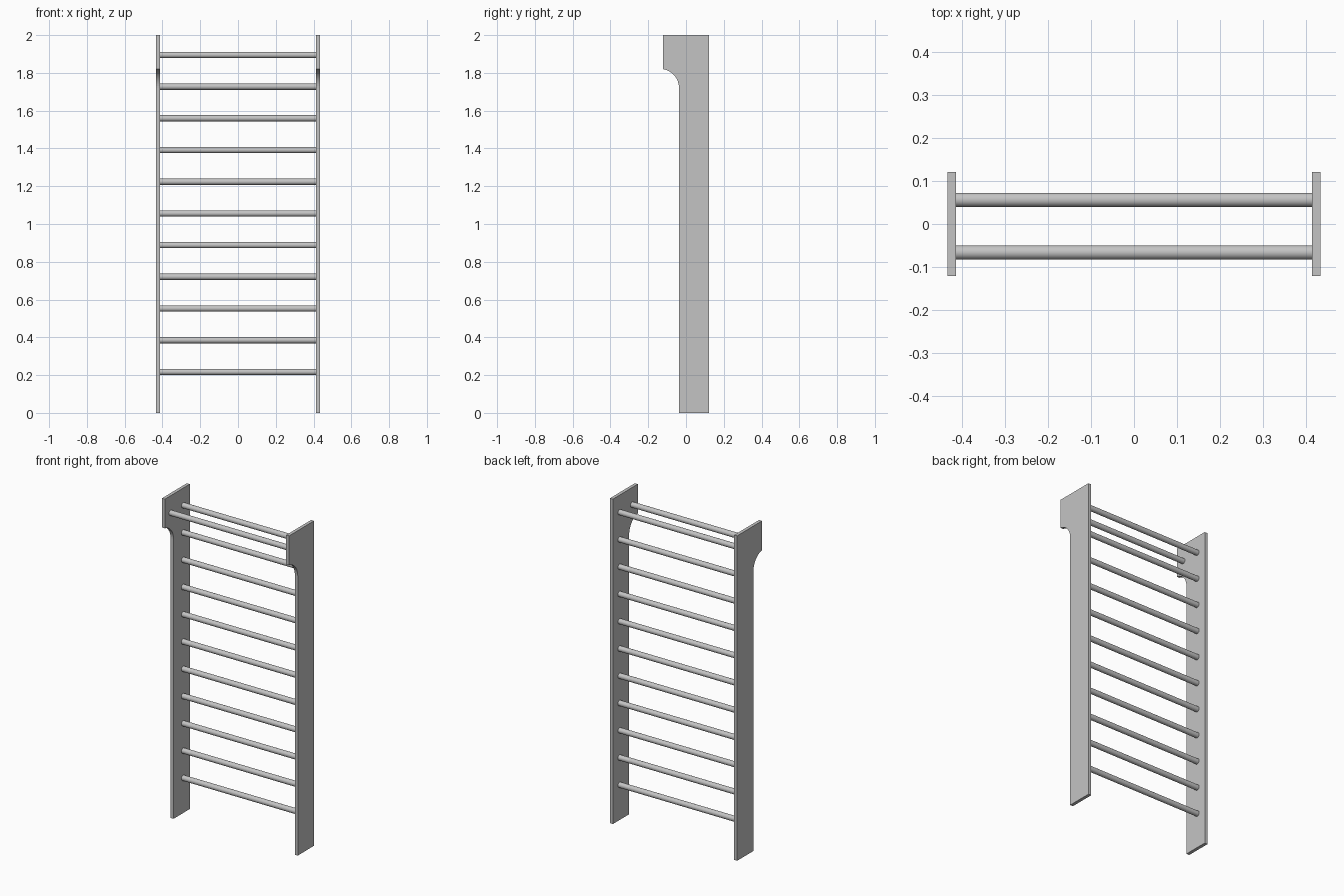
import bpy
import bmesh
import math
from mathutils import Matrix

cube = bpy.data.objects.get("Cube")
if cube:
    bpy.data.objects.remove(cube, do_unlink=True)

HALF_WIDTH = 0.433
THICKNESS = 0.02
HALF_DEPTH = 0.121
INNER = HALF_WIDTH - THICKNESS

grey = bpy.data.materials.new("plain grey")
grey.use_nodes = True
colour = (0.55, 0.55, 0.55, 1)
grey.diffuse_color = colour
grey.node_tree.nodes["Principled BSDF"].inputs["Base Color"].default_value = colour


def add_object(name, bm):
    bmesh.ops.recalc_face_normals(bm, faces=bm.faces)
    mesh = bpy.data.meshes.new(name)
    bm.to_mesh(mesh)
    bm.free()
    mesh.materials.append(grey)
    obj = bpy.data.objects.new(name, mesh)
    bpy.context.collection.objects.link(obj)
    return obj


def panel_profile():
    """Side outline (y, z): narrow post with a curved bracket at the top."""
    post_front, curve_low, radius = -0.037, 1.72, 0.1015
    points = [(HALF_DEPTH, 0), (HALF_DEPTH, 2), (-HALF_DEPTH, 2)]
    steps = 12
    start = math.acos((radius - HALF_DEPTH - post_front) / radius)
    for i in range(steps + 1):
        a = start * (1 - i / steps)
        points.append((post_front - radius + radius * math.cos(a),
                       curve_low + radius * math.sin(a)))
    return points + [(post_front, 0)]


def side_panel(name, x):
    bm = bmesh.new()
    face = bm.faces.new([bm.verts.new((x, y, z)) for y, z in panel_profile()])
    result = bmesh.ops.extrude_face_region(bm, geom=[face])
    verts = [v for v in result["geom"] if isinstance(v, bmesh.types.BMVert)]
    bmesh.ops.translate(bm, verts=verts, vec=(THICKNESS, 0, 0))
    return add_object(name, bm)


def rung(name, y, z):
    bm = bmesh.new()
    bmesh.ops.create_cone(bm, cap_ends=True, segments=32, radius1=0.0165,
                          radius2=0.0165, depth=2 * INNER,
                          matrix=Matrix.Rotation(math.pi / 2, 4, "Y"))
    for f in bm.faces:
        f.smooth = len(f.verts) == 4
    for e in bm.edges:
        e.smooth = all(f.smooth for f in e.link_faces)
    obj = add_object(name, bm)
    obj.location = (0, y, z)
    return obj


# Side panels
side_panel("left_side_panel", INNER)
side_panel("right_side_panel", -HALF_WIDTH)

# Ladder of rungs, and one bar set forward at the top
for i in range(11):
    rung(f"rung_{i + 1}", 0.056, 0.217 + 0.1678 * i)
rung("front_top_bar", -0.066, 1.895)
